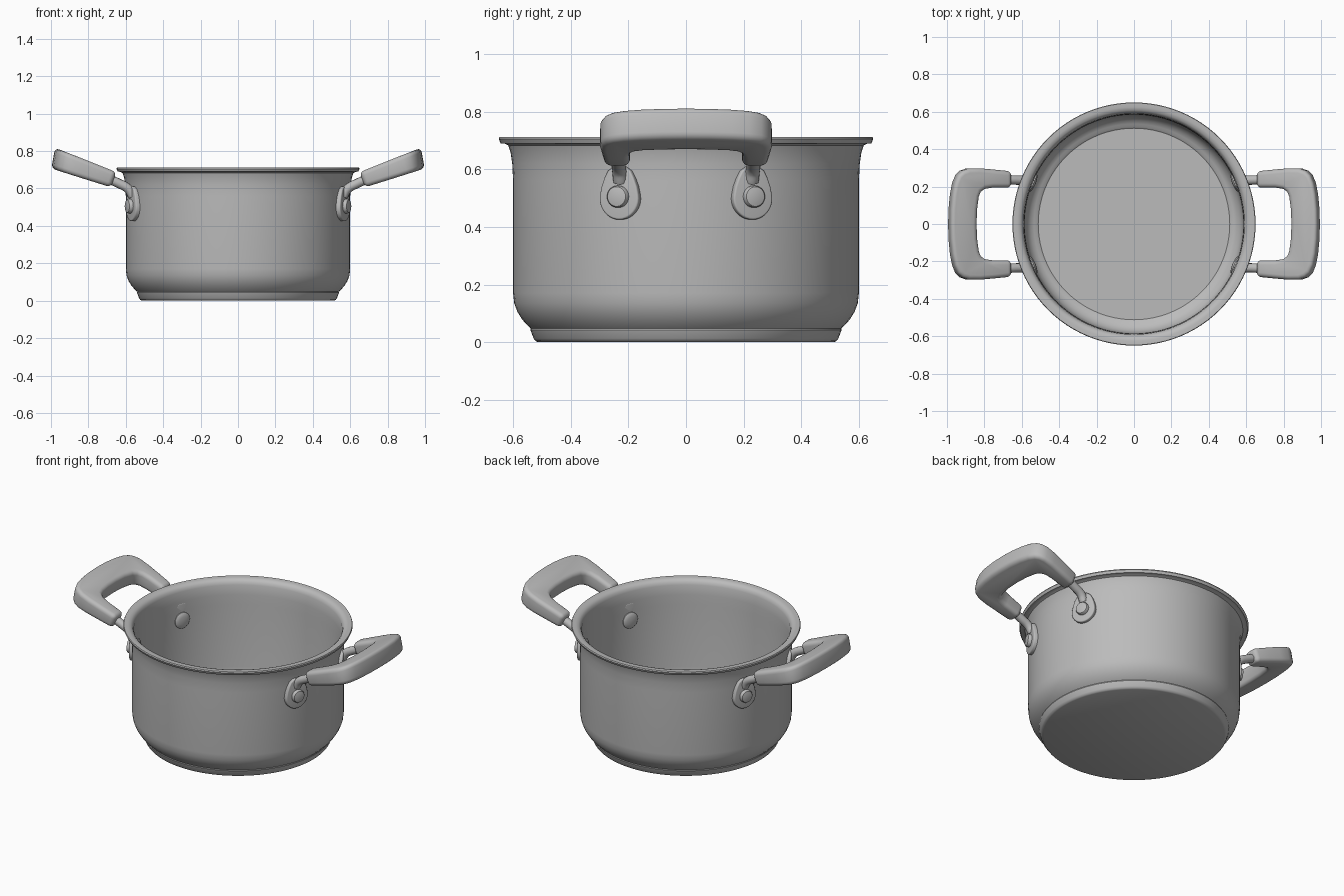
import bpy, bmesh, math
from mathutils import Matrix, Vector

cube = bpy.data.objects.get("Cube")
if cube:
    bpy.data.objects.remove(cube, do_unlink=True)

steel = bpy.data.materials.new("brushed grey")
steel.use_nodes = True
GREY = (0.5, 0.5, 0.5, 1)
steel.diffuse_color = GREY
steel.node_tree.nodes["Principled BSDF"].inputs["Base Color"].default_value = GREY


def finish(bm, name, mirror=None, angle=35):
    bmesh.ops.recalc_face_normals(bm, faces=bm.faces[:])
    me = bpy.data.meshes.new(name)
    bm.to_mesh(me)
    bm.free()
    ob = bpy.data.objects.new(name, me)
    bpy.context.collection.objects.link(ob)
    me.materials.append(steel)
    bpy.ops.object.select_all(action='DESELECT')
    ob.select_set(True)
    bpy.context.view_layer.objects.active = ob
    bpy.ops.object.shade_smooth_by_angle(angle=math.radians(angle))
    if mirror:
        ob.modifiers.new("mirror", 'MIRROR').use_axis = mirror
    return ob


def lathe(name, profile, matrix=None, steps=96, **kw):
    """Spin (radius, height) points around z."""
    bm = bmesh.new()
    vs = [bm.verts.new((r, 0, z)) for r, z in profile]
    es = [bm.edges.new(p) for p in zip(vs, vs[1:])]
    bmesh.ops.spin(bm, geom=vs + es, cent=(0, 0, 0), axis=(0, 0, 1),
                   angle=math.tau, steps=steps, use_duplicate=False)
    bmesh.ops.remove_doubles(bm, verts=bm.verts[:], dist=1e-5)
    if matrix:
        bm.transform(matrix)
    return finish(bm, name, **kw)


def slab(name, top, bottom, bevel, mirror):
    """Closed solid between two matching outlines, with rounded edges."""
    bm = bmesh.new()
    a = [bm.verts.new(p) for p in top]
    b = [bm.verts.new(p) for p in bottom]
    bm.faces.new(a)
    bm.faces.new(b[::-1])
    n = len(a)
    for i in range(n):
        j = (i + 1) % n
        bm.faces.new((a[j], a[i], b[i], b[j]))
    bmesh.ops.recalc_face_normals(bm, faces=bm.faces[:])
    sharp = [e for e in bm.edges if e.calc_face_angle() > math.radians(50)]
    bmesh.ops.bevel(bm, geom=sharp, offset=bevel, segments=4, profile=0.5,
                    affect='EDGES', clamp_overlap=True)
    return finish(bm, name, mirror)


# Pot body: outer wall, flared rim, inner wall and floor
lathe("pot_body", [
    (0, 0.04), (0.535, 0.045), (0.547, 0.055), (0.568, 0.078), (0.585, 0.105),
    (0.596, 0.135), (0.60, 0.17), (0.60, 0.56), (0.603, 0.62), (0.609, 0.66),
    (0.617, 0.683), (0.63, 0.689), (0.643, 0.69), (0.65, 0.705), (0.647, 0.712),
    (0.625, 0.712), (0.608, 0.708), (0.597, 0.697), (0.590, 0.68), (0.587, 0.62),
    (0.585, 0.56), (0.585, 0.17), (0.581, 0.135), (0.57, 0.105), (0.553, 0.085),
    (0.535, 0.073), (0.522, 0.068), (0.512, 0.06), (0, 0.06)])

# Thick base disc
lathe("base_disc", [(0, 0), (0.513, 0), (0.522, 0.004), (0.529, 0.013),
                    (0.54, 0.043), (0.538, 0.05), (0, 0.05)])

# Grips: tilted U outline, mirrored in y within the outline
half = [(1.0, 0.0), (0.998, 0.08), (0.99, 0.16), (0.978, 0.22), (0.96, 0.262),
        (0.935, 0.285), (0.90, 0.297), (0.84, 0.298), (0.76, 0.291), (0.665, 0.282),
        (0.665, 0.194), (0.77, 0.194), (0.81, 0.188), (0.833, 0.172), (0.844, 0.145),
        (0.853, 0.08), (0.856, 0.0)]
outline = half + [(x, -y) for x, y in half[-2:0:-1]]
TILT = math.radians(20)


def grip_point(x, y, side):
    t = (x - 0.665) / 0.335
    h = side * (0.043 + 0.016 * t)
    return (x - 0.012 * t - h * math.sin(TILT) * (1 - 0.5 * t),
            y, 0.647 + 0.115 * t + h * math.cos(TILT))


slab("grip", [grip_point(x, y, 1) for x, y in outline],
     [grip_point(x, y, -1) for x, y in outline], 0.024, (True, False, False))

# Frame facing out of the wall at a mount: local z outwards, local y upwards
ANGLE = math.asin(0.226 / 0.6)
out = Vector((math.cos(ANGLE), math.sin(ANGLE), 0))
side = Vector((-math.sin(ANGLE), math.cos(ANGLE), 0))
up = Vector((0, 0, 1))
frame = Matrix((side, up, out)).transposed().to_4x4()
frame.translation = (0, 0, 0.505)

# Teardrop mounting plates
tear = [(0.073 * math.cos(a), -0.007 + 0.073 * math.sin(a))
        for a in [math.radians(-190 + 200 * i / 20) for i in range(21)]]
tear += [(0.066, 0.035), (0.055, 0.065), (0.042, 0.09), (0.02, 0.105),
         (-0.02, 0.105), (-0.042, 0.09), (-0.055, 0.065), (-0.066, 0.035)]
slab("mounting_plate", [frame @ Vector((x, y, 0.62)) for x, y in tear],
     [frame @ Vector((x, y, 0.585)) for x, y in tear], 0.007, (True, True, False))

# Rivets, with heads outside and inside the wall
lathe("rivet", [(0, 0.568), (0.025, 0.57), (0.043, 0.574), (0.049, 0.579),
                (0.049, 0.59), (0.038, 0.60), (0.038, 0.634), (0.034, 0.640),
                (0.02, 0.643), (0, 0.644)], frame, 32, mirror=(True, True, False))

# Bent stems joining plates to grips
cu = bpy.data.curves.new("handle_stem", 'CURVE')
cu.dimensions = '3D'
cu.bevel_depth = 0.025
cu.bevel_resolution = 4
cu.use_fill_caps = True
sp = cu.splines.new('BEZIER')
path = [(0.563, 0.228, 0.56), (0.585, 0.232, 0.596), (0.635, 0.235, 0.626), (0.73, 0.238, 0.665)]
sp.bezier_points.add(len(path) - 1)
for p, co in zip(sp.bezier_points, path):
    p.co = co
    p.handle_left_type = p.handle_right_type = 'AUTO'
cu.materials.append(steel)
stem = bpy.data.objects.new("handle_stem", cu)
bpy.context.collection.objects.link(stem)
stem.modifiers.new("mirror", 'MIRROR').use_axis = (True, True, False)
